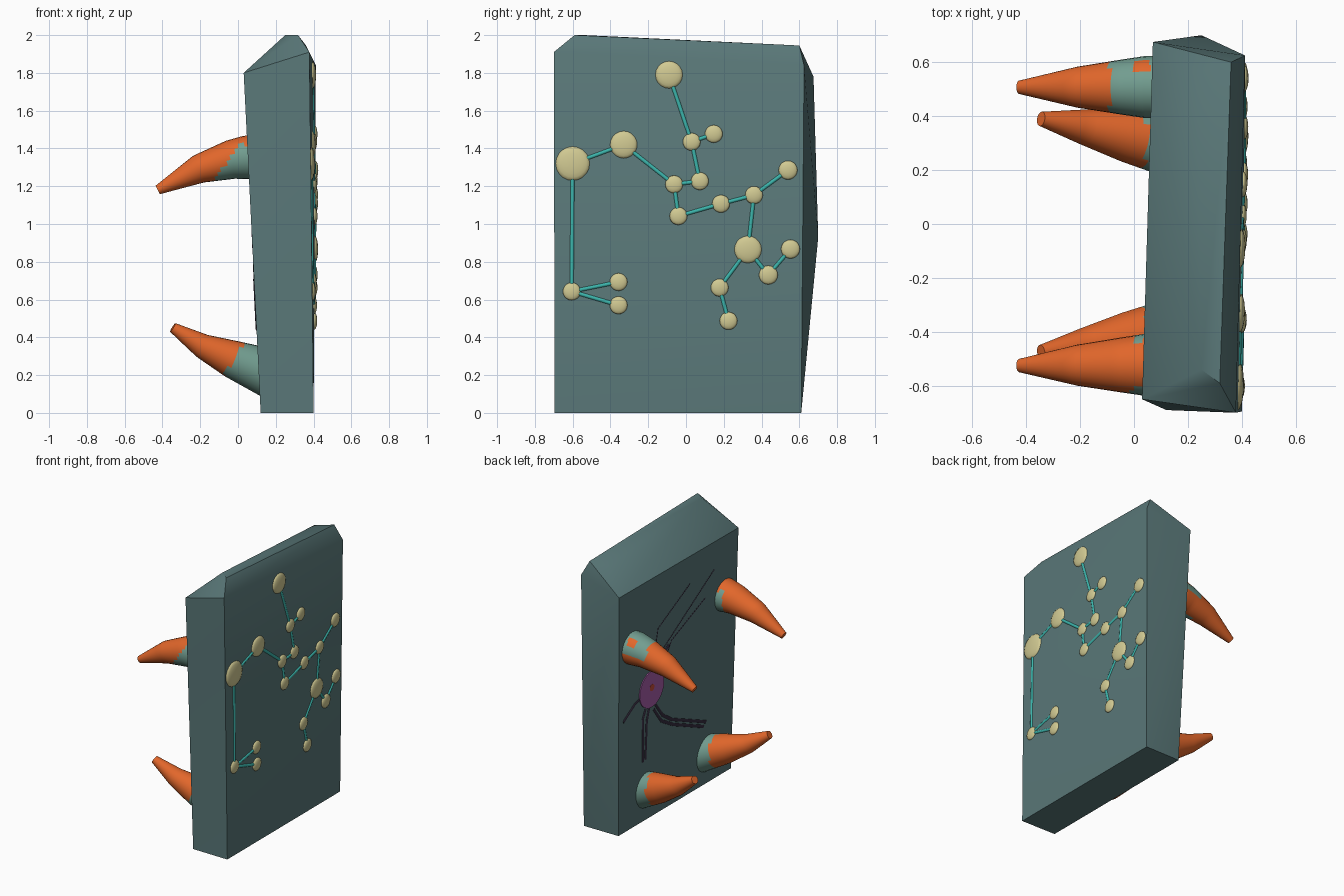
import bpy, bmesh, math
from mathutils import Vector
from mathutils.bvhtree import BVHTree

if "Cube" in bpy.data.objects:
    bpy.data.objects.remove(bpy.data.objects["Cube"])


def material(name, rgb):
    m = bpy.data.materials.new(name)
    m.diffuse_color = (*rgb, 1)
    m.use_nodes = True
    m.node_tree.nodes["Principled BSDF"].inputs["Base Color"].default_value = m.diffuse_color
    return m


SLATE = material("slate", (0.10, 0.185, 0.187))
ORANGE = material("orange", (0.76, 0.135, 0.024))
SAGE = material("sage", (0.17, 0.34, 0.28))
CREAM = material("cream", (0.64, 0.59, 0.29))
TEAL = material("teal", (0.045, 0.46, 0.41))
PURPLE = material("purple", (0.38, 0.11, 0.39))
DARK = material("dark_plum", (0.035, 0.025, 0.05))
RED = material("red", (0.55, 0.07, 0.04))


def finish(bm, name, mats, angle=32):
    bmesh.ops.recalc_face_normals(bm, faces=bm.faces)
    me = bpy.data.meshes.new(name)
    bm.to_mesh(me)
    bm.free()
    ob = bpy.data.objects.new(name, me)
    bpy.context.collection.objects.link(ob)
    for m in mats:
        me.materials.append(m)
    bpy.ops.object.select_all(action='DESELECT')
    ob.select_set(True)
    bpy.context.view_layer.objects.active = ob
    bpy.ops.object.shade_smooth_by_angle(angle=math.radians(angle))
    return ob


# slab: leaning block with a chamfered, slightly sloping top
bm = bmesh.new()
for p in [(.12, -.69, 0), (.40, -.695, 0), (.40, .61, 0), (.12, .61, 0), (.25, .70, .93),
          (.03, -.65, 1.80), (.378, -.70, 1.91), (.412, .625, 1.84), (.07, .675, 1.78),
          (.25, -.54, 2.0), (.318, -.59, 2.0), (.36, .60, 1.945), (.23, .56, 1.925)]:
    bm.verts.new(p)
bmesh.ops.convex_hull(bm, input=bm.verts)
bmesh.ops.delete(bm, geom=[v for v in bm.verts if not v.link_faces], context='VERTS')
bm.normal_update()
surface = BVHTree.FromBMesh(bm)
finish(bm, "slab", [SLATE], 38)


def on_slab(y, z, side):
    """Point and outward normal on the slab wall facing +x (side 1) or -x (side -1)."""
    hit, n, _, _ = surface.ray_cast(Vector((side * 2, y, z)), Vector((-side, 0, 0)))
    if n.x * side < 0:
        n = -n
    return hit, n


def tube(bm, pts, radii, sides, sub=1, ratio=1.0):
    """Sweep a closed ring along points; radii are per point."""
    pts = [Vector(p) for p in pts]
    last = len(pts) - 1
    tans = [(pts[min(i + 1, last)] - pts[max(i - 1, 0)]).normalized() for i in range(last + 1)]
    rings = []
    for k in range(last * sub + 1):
        i = min(k // sub, last - 1)
        f = k / sub - i
        c = pts[i].lerp(pts[i + 1], f)
        t = tans[i].lerp(tans[i + 1], f).normalized()
        r = radii[i] + (radii[i + 1] - radii[i]) * f
        # a lies along the wall for strands, sideways for claws
        ref = Vector((1, 0, 0)) if abs(t.x) < .7 else Vector((0, 0, 1))
        a = t.cross(ref).normalized()
        b = a.cross(t)
        rings.append([bm.verts.new(c + a * r * math.cos(q) + b * r * ratio * math.sin(q))
                      for q in (2 * math.pi * j / sides for j in range(sides))])
    for r0, r1 in zip(rings, rings[1:]):
        for j in range(sides):
            bm.faces.new((r0[j - 1], r0[j], r1[j], r1[j - 1]))
    bm.faces.new(rings[0])
    bm.faces.new(rings[-1])


# claws: tapering curved legs, sage near the root by a per-claw rule
UPPER = ([(.10, 1.355), (.04, 1.352), (-.04, 1.34), (-.21, 1.29), (-.425, 1.18)],
         [.117, .115, .103, .076, .025])
LOWER = ([(.16, .213), (-.03, .285), (-.19, .355), (-.345, .452)],
         [.130, .10, .065, .027])


def claw(name, profile, y0, y1, is_sage):
    path, radii = profile
    x0, x1 = path[0][0], path[-1][0]
    bm = bmesh.new()
    tube(bm, [(x, y0 + (y1 - y0) * (x0 - x) / (x0 - x1), z) for x, z in path],
         radii, 24, 8)
    bmesh.ops.recalc_face_normals(bm, faces=bm.faces)
    for f in bm.faces:
        f.material_index = int(is_sage(f.calc_center_median(), f.normal))
    finish(bm, name, [ORANGE, SAGE])


claw("upper_front_claw", UPPER, -.522, -.525,
     lambda c, n: n.z < .6 and c.x > (-.05 + .7 * (c.z - 1.34) if n.y < .2 else .0))
claw("upper_back_claw", UPPER, .508, .507,
     lambda c, n: c.x > -.09 and (n.z > -.1 or n.y < 0) and not (.6 < n.y < .8 and 0 < c.x < .06))
claw("lower_front_claw", LOWER, -.40, -.475,
     lambda c, n: c.x > (-.09 + .6 * (c.z - .17) if n.y < .1 else .015 + .2 * (c.z - .17)))
claw("lower_back_claw", LOWER, .295, .39, lambda c, n: c.x > .01 + .2 * (c.z - .17))

# studs: shallow domes scattered over the +x wall
STUDS = [(-.60, 1.32, .09), (-.33, 1.42, .072), (-.09, 1.79, .072), (.03, 1.435, .047),
         (.147, 1.477, .047), (.073, 1.227, .047), (-.063, 1.21, .047), (-.04, 1.042, .047),
         (.185, 1.107, .047), (.36, 1.153, .047), (.54, 1.285, .05), (.328, .865, .072),
         (.553, .867, .05), (.436, .73, .05), (.178, .663, .047), (.225, .487, .047),
         (-.605, .643, .047), (-.357, .693, .047), (-.357, .57, .047)]
bm = bmesh.new()
for y, z, r in STUDS:
    p, n = on_slab(y, z, 1)
    made = bmesh.ops.create_uvsphere(bm, u_segments=20, v_segments=10, radius=1)["verts"]
    rot = n.to_track_quat('Z', 'Y')
    for v in made:
        v.co = p + rot @ Vector((v.co.x * r, v.co.y * r, v.co.z * (.012 + .09 * r)))
finish(bm, "studs", [CREAM], 60)


def strands(name, lines, side, radius, mat, ratio=.8):
    """Slim tubes hugging the slab wall through (y, z) points."""
    bm = bmesh.new()
    for line in lines:
        pts = []
        for (ya, za), (yb, zb) in zip(line, line[1:]):
            pts += [(ya + (yb - ya) * i / 4, za + (zb - za) * i / 4) for i in range(4)]
        pts.append(line[-1])
        tube(bm, [on_slab(y, z, side)[0] for y, z in pts], [radius] * len(pts), 8, 1, ratio)
    finish(bm, name, [mat], 50)


# links joining the studs
LINKS = [(0, 1), (1, 6), (6, 5), (5, 3), (3, 4), (3, 2), (6, 7), (7, 8), (8, 9), (9, 10),
         (9, 11), (11, 14), (14, 15), (11, 13), (13, 12), (0, 16), (16, 17), (16, 18)]
strands("stud_links", [[STUDS[a][:2], STUDS[b][:2]] for a, b in LINKS], 1, .010, TEAL)

# dark tendrils radiating from the eye on the -x wall
strands("tendrils", [[(.34, .84), (.37, .77), (.355, .45)],
                     [(.30, .84), (.325, .74), (.33, .46)],
                     [(.24, .84), (.15, .72), (.04, .645), (-.367, .47)],
                     [(.25, .80), (.16, .68), (.02, .60), (-.34, .445)],
                     [(.38, .94), (.46, .92), (.59, .83)],
                     [(.23, 1.06), (.17, 1.17), (.10, 1.22)]], -1, .011, DARK, .4)
strands("thin_rays", [[(.22, 1.06), (.157, 1.216), (-.39, 1.59)],
                      [(.19, 1.04), (.07, 1.24), (-.297, 1.415)],
                      [(.28, 1.08), (.226, 1.385), (-.12, 1.585)]], -1, .0045, DARK, .4)


# eye and pupil: thin plates on the -x wall
def plate(name, y, z, r, thick, mat):
    p, n = on_slab(y, z, -1)
    bm = bmesh.new()
    bmesh.ops.create_cone(bm, cap_ends=True, segments=28, radius1=r, radius2=r, depth=thick)
    rot = n.to_track_quat('Z', 'Y')
    for v in bm.verts:
        v.co = p + rot @ v.co + n * .003
    finish(bm, name, [mat])


plate("eye", .285, .965, .135, .007, PURPLE)
plate("pupil", .285, .975, .025, .0095, RED)
